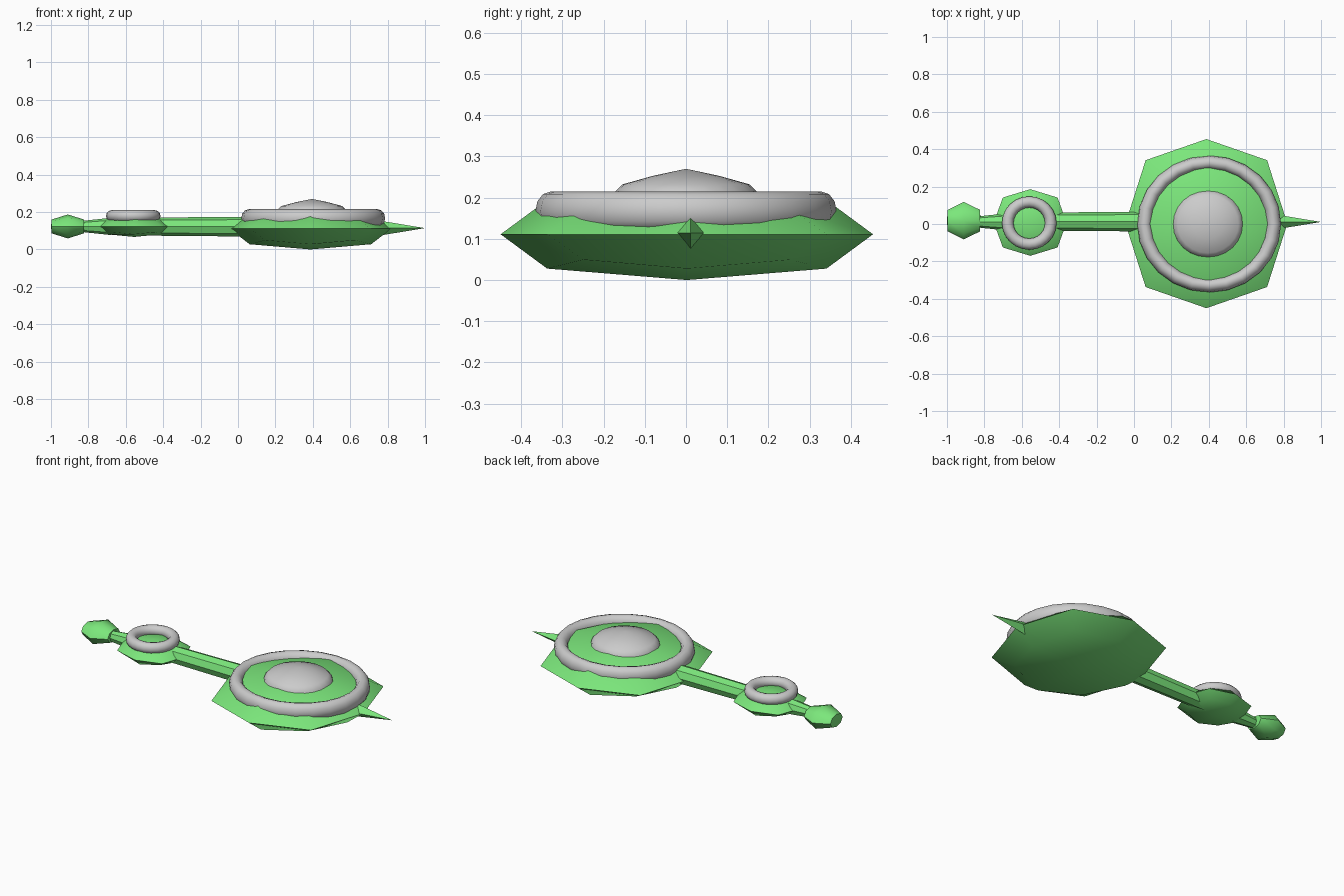
import bpy, bmesh, math
from mathutils import Matrix, Vector

if "Cube" in bpy.data.objects:
    bpy.data.objects.remove(bpy.data.objects["Cube"])

green = bpy.data.materials.new("green")
green.diffuse_color = (0.2, 0.8, 0.2, 1)
green.use_nodes = True
green.node_tree.nodes["Principled BSDF"].inputs["Base Color"].default_value = green.diffuse_color


def finish(ob, mat=None, angle=35):
    """Give the object its colour and smooth shading with sharp edges kept."""
    if mat:
        ob.data.materials.append(mat)
    bpy.ops.object.select_all(action='DESELECT')
    ob.select_set(True)
    bpy.context.view_layer.objects.active = ob
    for m in list(ob.modifiers):
        bpy.ops.object.modifier_apply(modifier=m.name)
    bpy.ops.object.shade_smooth_by_angle(angle=math.radians(angle))
    return ob


def new_object(name, bm):
    bmesh.ops.recalc_face_normals(bm, faces=bm.faces)
    me = bpy.data.meshes.new(name)
    bm.to_mesh(me)
    bm.free()
    ob = bpy.data.objects.new(name, me)
    bpy.context.collection.objects.link(ob)
    return ob


def pod(name, centre, half):
    """Cube rounded by one subdivision step, giving a faceted lozenge."""
    bm = bmesh.new()
    bmesh.ops.create_cube(bm, size=2)
    bmesh.ops.scale(bm, vec=half, verts=bm.verts)
    bmesh.ops.translate(bm, vec=centre, verts=bm.verts)
    ob = new_object(name, bm)
    sub = ob.modifiers.new("round", 'SUBSURF')
    sub.levels = sub.render_levels = 1
    sub.use_limit_surface = False
    return finish(ob, green)


def lathe(name, profile, sides, axis, centre, scale=(1, 1, 1), mat=None, angle=35):
    """Spin (radius, height) points around the x or z axis."""
    bm = bmesh.new()
    verts = [bm.verts.new((r, 0, h)) for r, h in profile]
    edges = [bm.edges.new(p) for p in zip(verts, verts[1:])]
    bmesh.ops.spin(bm, geom=verts + edges, cent=(0, 0, 0), axis=(0, 0, 1),
                   angle=math.tau, steps=sides)
    bmesh.ops.remove_doubles(bm, verts=bm.verts, dist=0.0005)
    if axis == 'X':
        bmesh.ops.rotate(bm, matrix=Matrix.Rotation(math.pi / 2, 3, 'Y'), verts=bm.verts)
    bmesh.ops.scale(bm, vec=scale, verts=bm.verts)
    bmesh.ops.translate(bm, vec=Vector(centre), verts=bm.verts)
    return finish(new_object(name, bm), mat, angle)


def ring(name, centre, major, minor, scale):
    bpy.ops.mesh.primitive_torus_add(major_radius=major, minor_radius=minor,
                                     major_segments=24, minor_segments=12,
                                     location=centre)
    ob = bpy.context.object
    ob.name = name
    ob.scale = scale
    bpy.ops.object.transform_apply(location=False, rotation=False, scale=True)
    return finish(ob, angle=60)


# Faceted bodies
pod("large_body", (0.387, 0.002, 0.111), (0.433, 0.452, 0.111))
pod("small_body", (-0.555, 0.008, 0.123), (0.195, 0.178, 0.056))

# Arm, neck, end ball and pointed tip along the x axis
lathe("arm", [(0, -0.5), (0.048, -0.5), (0.053, 0.06), (0, 0.06)], 8, 'X',
      (0, 0.013, 0.122), mat=green)
lathe("neck", [(0, -0.86), (0.027, -0.86), (0.046, -0.68), (0, -0.68)], 8, 'X',
      (0, 0.011, 0.123), mat=green)
lathe("end_ball", [(0, -0.09), (0.058, -0.086), (0.1, 0), (0.058, 0.086), (0, 0.09)],
      8, 'X', (-0.91, 0.018, 0.123), (1, 1, 0.64), green, 60)
lathe("tip", [(0, 0.75), (0.041, 0.75), (0, 1.0)], 4, 'X', (0, 0.011, 0.114), mat=green)

# Grey rings and the low dome
ring("large_ring", (0.402, 0, 0.167), 0.339, 0.038, (1.02, 0.97, 1.26))
ring("small_ring", (-0.56, 0.005, 0.179), 0.115, 0.031, (1, 0.98, 1))
lathe("dome", [(0, 0.27), (0.08, 0.253), (0.155, 0.232), (0.176, 0.21), (0.188, 0.15), (0, 0.15)],
      24, 'Z', (0.395, 0, 0), (1.05, 1, 1))
